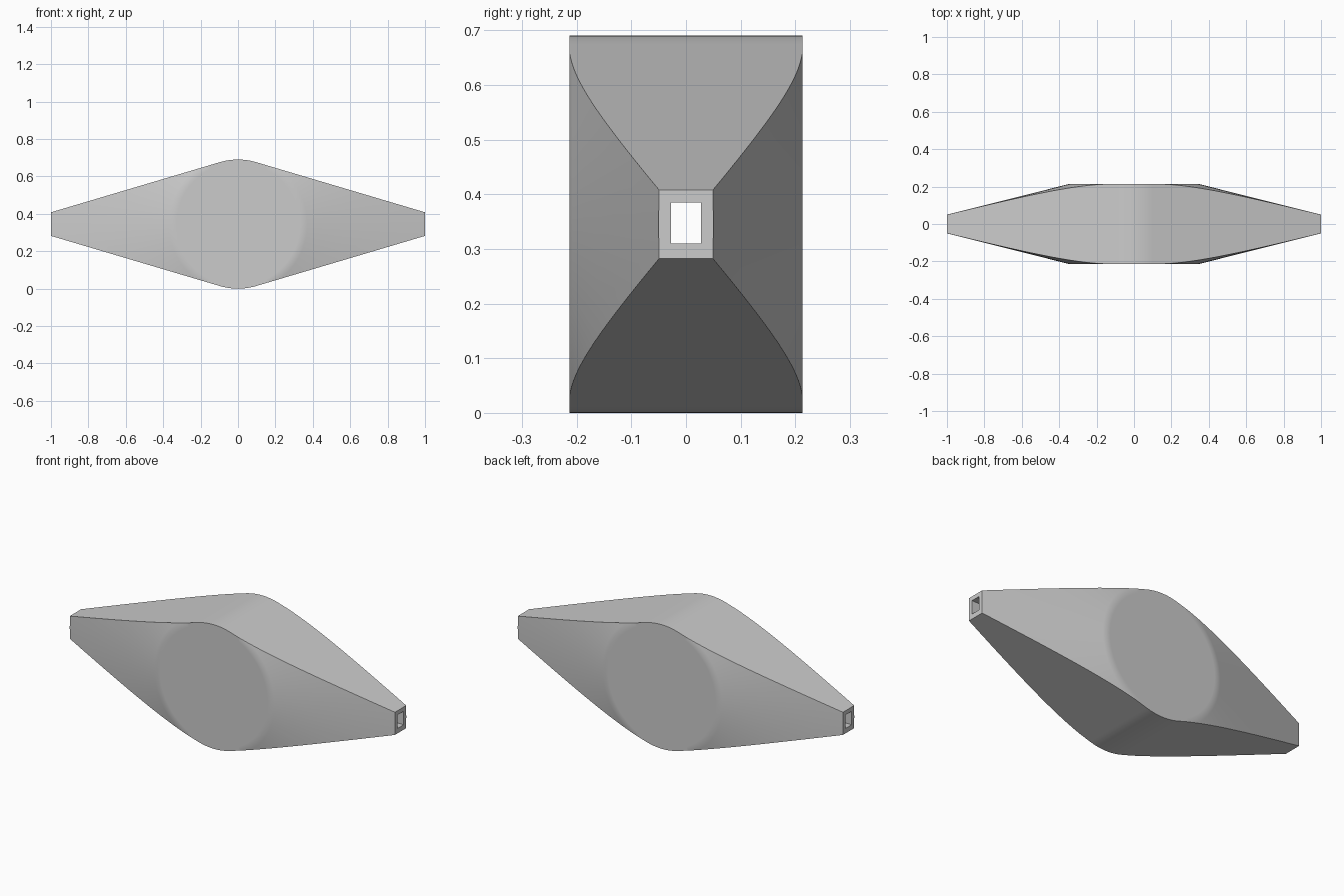
import bpy, bmesh, math
from mathutils import Matrix, Vector

cube = bpy.data.objects.get("Cube")
if cube:
    bpy.data.objects.remove(cube, do_unlink=True)

MID = 0.345       # height of the centre line, also the crown radius
END = 0.063       # half height of each end
THICK = 0.213     # half depth of the flat hub
TIP = 0.05        # half depth at each end
HUB = 0.35        # hub radius

grey = bpy.data.materials.new("plain grey")
grey.use_nodes = True
grey.diffuse_color = (0.6, 0.6, 0.6, 1)
grey.node_tree.nodes["Principled BSDF"].inputs["Base Color"].default_value = (0.6, 0.6, 0.6, 1)


def make_object(name, bm):
    bmesh.ops.recalc_face_normals(bm, faces=bm.faces[:])
    mesh = bpy.data.meshes.new(name)
    bm.to_mesh(mesh)
    bm.free()
    mesh.materials.append(grey)
    obj = bpy.data.objects.new(name, mesh)
    bpy.context.collection.objects.link(obj)
    return obj


def depth(r):
    return THICK - (THICK - TIP) * max(0, r - HUB) / (1 - HUB)


# Turned body: flat hub with a shallow cone on both faces
bm = bmesh.new()
radii = [0, HUB - 0.02, HUB, HUB + 0.02, 0.55, 0.8, 1.1]
half = [(r, depth(r)) for r in radii]
outline = half + [(r, -y) for r, y in reversed(half)]
verts = [bm.verts.new((r, y, MID)) for r, y in outline]
edges = [bm.edges.new(pair) for pair in zip(verts, verts[1:])]
bmesh.ops.spin(bm, geom=verts + edges, cent=(0, 0, MID), axis=(0, 1, 0),
               angle=math.tau, steps=128)
bmesh.ops.remove_doubles(bm, verts=bm.verts[:], dist=0.0001)
body = make_object("tapered_body", bm)

# Rounded diamond outline: straight sides tangent to the crown arcs
slope = math.asin(MID / math.hypot(1, END)) - math.atan(END)
STEPS = 24
crown = []
for i in range(STEPS + 1):
    a = slope - 2 * slope * i / STEPS
    crown.append((MID * math.sin(a), MID * math.cos(a)))
upper = [(1, END)] + crown + [(-1, END)]
diamond = upper + [(-x, -z) for x, z in upper]
bm = bmesh.new()
face = bm.faces.new([bm.verts.new((x, -0.4, z + MID)) for x, z in diamond])
ext = bmesh.ops.extrude_face_region(bm, geom=[face])
bmesh.ops.translate(bm, vec=(0, 0.8, 0),
                    verts=[v for v in ext["geom"] if isinstance(v, bmesh.types.BMVert)])
outline_cutter = make_object("outline_cutter", bm)

# Rectangular passage from end to end
bm = bmesh.new()
bmesh.ops.create_cube(bm, size=1, matrix=Matrix.Translation(Vector((0, 0, MID + 0.002)))
                      @ Matrix.Diagonal((2.4, 0.054, 0.075, 1)))
passage_cutter = make_object("passage_cutter", bm)

# Cut the body and keep the finished mesh
for cutter, operation in ((outline_cutter, 'INTERSECT'), (passage_cutter, 'DIFFERENCE')):
    cutter.hide_render = True
    mod = body.modifiers.new(operation.title(), 'BOOLEAN')
    mod.operation = operation
    mod.solver = 'EXACT'
    mod.object = cutter
bpy.context.view_layer.update()
finished = bpy.data.meshes.new_from_object(
    body.evaluated_get(bpy.context.evaluated_depsgraph_get()))
body.modifiers.clear()
body.data = finished
for cutter in (outline_cutter, passage_cutter):
    bpy.data.objects.remove(cutter, do_unlink=True)

# Smooth the curved faces, keep the outline edges crisp
bpy.ops.object.select_all(action='DESELECT')
body.select_set(True)
bpy.context.view_layer.objects.active = body
bpy.ops.object.shade_smooth_by_angle(angle=math.radians(30))
